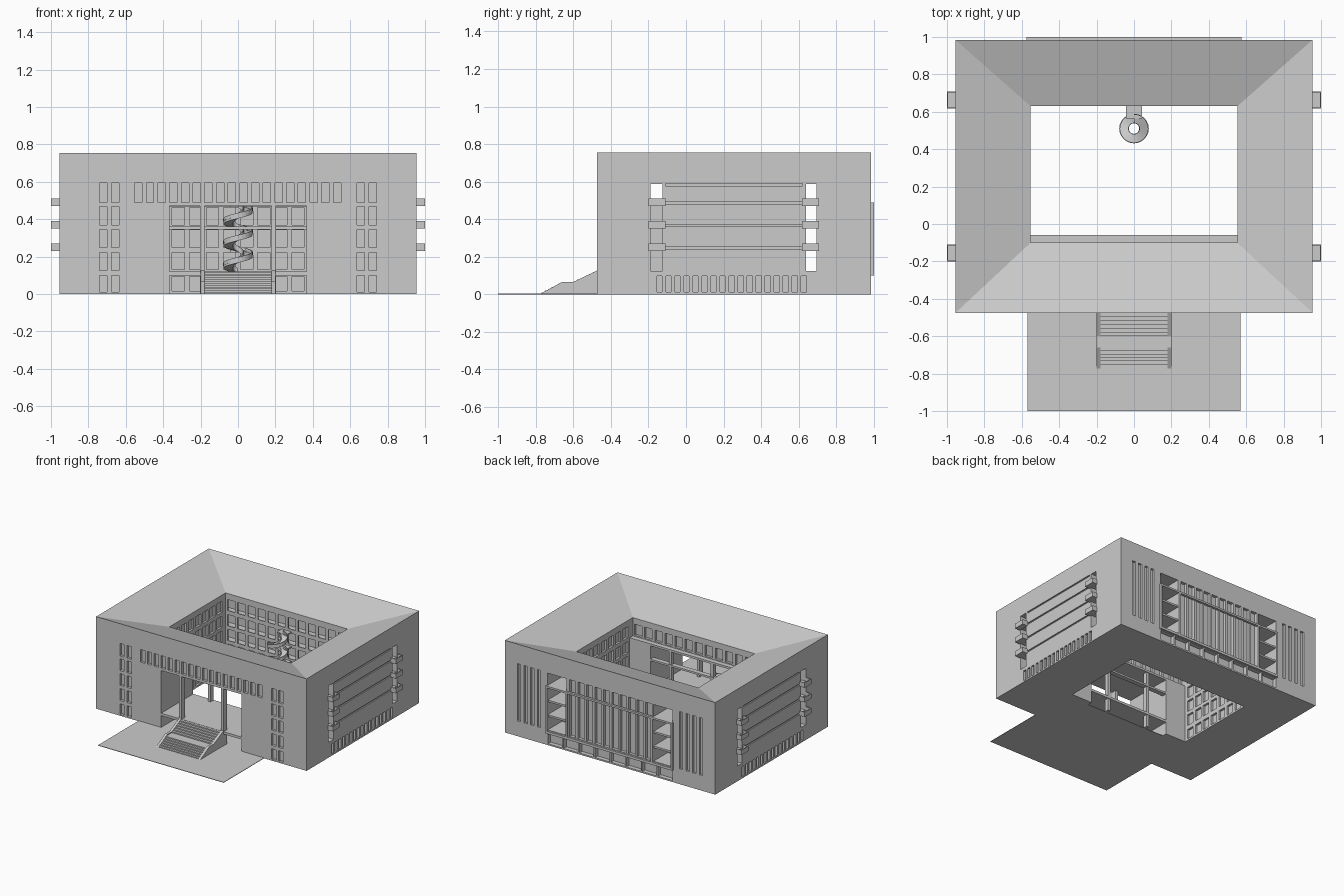
import bpy, bmesh, math

if "Cube" in bpy.data.objects:
    bpy.data.objects.remove(bpy.data.objects["Cube"])

FLOORS = (0.235, 0.355, 0.475)


def new_object(name, bm):
    bmesh.ops.recalc_face_normals(bm, faces=bm.faces[:])
    me = bpy.data.meshes.new(name)
    bm.to_mesh(me)
    bm.free()
    ob = bpy.data.objects.new(name, me)
    bpy.context.collection.objects.link(ob)
    return ob


def boxes(name, items):
    """One object from (x0, x1, y0, y1, z0, z1) boxes."""
    bm = bmesh.new()
    for x0, x1, y0, y1, z0, z1 in items:
        r = bmesh.ops.create_cube(bm, size=1)
        for v in r["verts"]:
            v.co = ((x0 + x1) / 2 + v.co.x * (x1 - x0),
                    (y0 + y1) / 2 + v.co.y * (y1 - y0),
                    (z0 + z1) / 2 + v.co.z * (z1 - z0))
    return new_object(name, bm)


def mirrored(items):
    return items + [(-b, -a, *rest) for a, b, *rest in items]


def prism(name, profile, x0, x1):
    """Extrude a (y, z) profile along x."""
    bm = bmesh.new()
    f = bm.faces.new([bm.verts.new((x0, y, z)) for y, z in profile])
    r = bmesh.ops.extrude_face_region(bm, geom=[f])
    vs = [g for g in r["geom"] if isinstance(g, bmesh.types.BMVert)]
    bmesh.ops.translate(bm, verts=vs, vec=(x1 - x0, 0, 0))
    return new_object(name, bm)


def cut(target, name, items):
    cutter = boxes(name, items)
    cutter.hide_render = True
    m = target.modifiers.new(name, "BOOLEAN")
    m.operation, m.solver, m.object = "DIFFERENCE", "EXACT", cutter
    m.use_self = True
    bpy.context.view_layer.objects.active = target
    bpy.ops.object.modifier_apply(modifier=m.name)
    bpy.data.objects.remove(cutter)


# Building ring with roof falling towards the courtyard
bm = bmesh.new()
loops = []
for x, y0, y1, z in ((0.955, -0.475, 0.985, 0), (0.955, -0.475, 0.985, 0.755),
                     (0.553, -0.10, 0.63, 0.635), (0.553, -0.10, 0.63, 0)):
    loops.append([bm.verts.new(p) for p in
                  ((-x, y0, z), (x, y0, z), (x, y1, z), (-x, y1, z))])
for i in range(4):
    a, b = loops[i], loops[(i + 1) % 4]
    for k in range(4):
        bm.faces.new((a[k], a[(k + 1) % 4], b[(k + 1) % 4], b[k]))
body = new_object("building", bm)

# Entrance passage, corridors open at both ends, rear loggias
cut(body, "passage_cutter", [(-0.365, 0.365, -0.6, 0.0, 0.004, 0.47)])
cut(body, "back_corridor_cutter", [(-1.1, 1.1, 0.638, 0.695, 0.125, 0.588)])
cut(body, "front_corridor_cutter", [(-1.1, 1.1, -0.19, -0.125, 0.482, 0.588)])
cut(body, "front_lower_cutter",
    mirrored([(0.385, 1.1, -0.19, -0.125, 0.125, 0.478)]))
cut(body, "loggia_cutter", mirrored([(0.395, 0.565, 0.80, 1.1, 0.125, 0.59)]))

# Front windows
rows = ((0.012, 0.098), (0.125, 0.222), (0.25, 0.345), (0.37, 0.467), (0.49, 0.593))
front = mirrored([(x, x + 0.04, -0.6, -0.455, a, b)
                  for x in (0.636, 0.70) for a, b in rows])
front += [(-0.553 + i * 0.0625, -0.513 + i * 0.0625, -0.6, -0.455, 0.49, 0.593)
          for i in range(18)]
cut(body, "front_window_cutter", front)

# Rear windows: tall side strips, tall middle strips, basement bays
rear = mirrored([(x, x + 0.03, 0.967, 1.1, 0.125, 0.595)
                 for x in (0.63, 0.69, 0.75, 0.81)])
rear += [(-0.379 + i * 0.0767, -0.311 + i * 0.0767 - 0.012, 0.96, 1.1, 0.125, 0.59)
         for i in range(10)]
rear += [(-0.565 + i * 0.1425, -0.435 + i * 0.1425, 0.95, 1.1, 0.012, 0.095)
         for i in range(8)]
cut(body, "rear_window_cutter", rear)

# Side basement slots and thin floor grooves
side = [(0.935, 1.1, -0.155 + i * 0.048, -0.127 + i * 0.048, 0.012, 0.098)
        for i in range(17)]
side += [(0.945, 1.1, -0.11, 0.62, z, z + 0.012) for z in (0.24, 0.36, 0.48, 0.578)]
cut(body, "side_window_cutter", mirrored(side))

# Courtyard windows on all four inner walls
yard_rows = ((0.015, 0.095), (0.13, 0.222), (0.25, 0.342), (0.37, 0.462), (0.495, 0.585))
yard = [(-0.535 + i * 0.0915, -0.47 + i * 0.0915, 0.5, 0.645, a, b)
        for i in range(12) for a, b in yard_rows]
yard += mirrored([(0.4, 0.57, -0.035 + i * 0.0925, 0.03 + i * 0.0925, a, b)
                  for i in range(7) for a, b in yard_rows])
yard += [(-0.535 + i * 0.0915, -0.47 + i * 0.0915, -0.12, 0.0, 0.495, 0.585)
         for i in range(12)]
cut(body, "yard_window_cutter", yard)

# Thicker lower wall on the courtyard side of the front wing
boxes("front_wing_inner_wall",
      mirrored([(0.365, 0.553, -0.10, -0.06, 0, 0.485)])
      + [(-0.365, 0.365, -0.10, -0.06, 0.468, 0.485)])

# Corridor and loggia floors
boxes("corridor_floors", [(-0.95, 0.95, 0.638, 0.695, z - 0.005, z + 0.01) for z in FLOORS]
      + mirrored([(0.385, 0.95, -0.19, -0.125, z - 0.005, z + 0.01) for z in FLOORS[:2]]))
boxes("loggia_floors",
      mirrored([(0.395, 0.565, 0.80, 0.985, z, z + 0.015) for z in FLOORS]))

# Projecting rear frame
boxes("rear_frame",
      [(-0.575, 0.575, 0.98, 1.0, 0.475, 0.49), (-0.575, 0.575, 0.98, 1.0, 0.10, 0.12)]
      + mirrored([(x, x + 0.015, 0.98, 1.0, 0.12, 0.475) for x in (0.38, 0.56)]))

# Open-topped side balconies
tray = []
for y in (-0.155, 0.663):
    for z in FLOORS:
        tray += [(0.95, 1.0, y - 0.045, y + 0.045, z - 0.005, z + 0.004),
                 (0.994, 1.0, y - 0.045, y + 0.045, z + 0.004, z + 0.035)]
        tray += [(0.95, 0.994, y + s - 0.003, y + s + 0.003, z + 0.004, z + 0.035)
                 for s in (-0.042, 0.042)]
boxes("side_balconies", mirrored(tray))

# Forecourt, entrance platform, gallery and posts
boxes("forecourt", [(-0.57, 0.57, -1.0, -0.47, 0, 0.004)])
boxes("entrance_platform", [(-0.365, 0.365, -0.475, -0.06, 0.10, 0.12)])
boxes("entrance_gallery", [(-0.365, 0.365, -0.10, -0.06, 0.345, 0.36)])
boxes("entrance_posts",
      mirrored([(0.178, 0.202, y0, y1, 0, 0.47)
                for y0, y1 in ((-0.475, -0.43), (-0.10, -0.065))]))

# Entrance stair in two flights with a landing
steps = [(-0.475, 0.0), (-0.77, 0.0)]
n = 6
for y0, y1, z0, z1 in ((-0.77, -0.66, 0.0, 0.058), (-0.60, -0.475, 0.058, 0.118)):
    for i in range(n):
        z = z0 + (z1 - z0) * (i + 1) / n
        steps += [(y0 + (y1 - y0) * i / n, z), (y0 + (y1 - y0) * (i + 1) / n, z)]
    if y1 < -0.6:
        steps += [(-0.60, z1)]
clean = [p for i, p in enumerate(steps) if p != steps[i - 1]]
# add risers between flights
prof = []
for p in clean:
    if prof and p[0] != prof[-1][0] and p[1] != prof[-1][1]:
        prof.append((prof[-1][0], p[1]))
    prof.append(p)
prism("entrance_steps", prof, -0.18, 0.18)
cheek = [(-0.78, 0), (-0.66, 0.066), (-0.60, 0.066), (-0.475, 0.126), (-0.475, 0)]
for side_name, x in (("left", -0.2), ("right", 0.18)):
    prism(side_name + "_stair_cheek", cheek, x, x + 0.02)

# Spiral stair in the courtyard: ramp with low inner and outer parapets
def helix(name, r0, r1, low, high, turns=3, seg=24):
    bm = bmesh.new()
    prev = None
    total = turns * seg
    for i in range(total + 1):
        a = math.pi / 2 + 2 * math.pi * i / seg
        z = 0.12 + 0.355 * i / total
        ring = [bm.verts.new((r * math.cos(a), 0.51 + r * math.sin(a), z + h))
                for r, h in ((r0, low), (r1, low), (r1, high), (r0, high))]
        if prev:
            for k in range(4):
                bm.faces.new((prev[k], prev[(k + 1) % 4], ring[(k + 1) % 4], ring[k]))
        else:
            bm.faces.new(ring)
        prev = ring
    bm.faces.new(prev)
    return new_object(name, bm)


helix("spiral_ramp", 0.028, 0.078, -0.012, 0.0)
helix("spiral_outer_parapet", 0.074, 0.079, 0.0, 0.018)
helix("spiral_inner_parapet", 0.028, 0.032, 0.0, 0.018)
boxes("spiral_bridges", [(-0.043, 0.043, 0.565, 0.64, z - 0.012, z)
                         for z in (0.12,) + tuple(FLOORS)])
